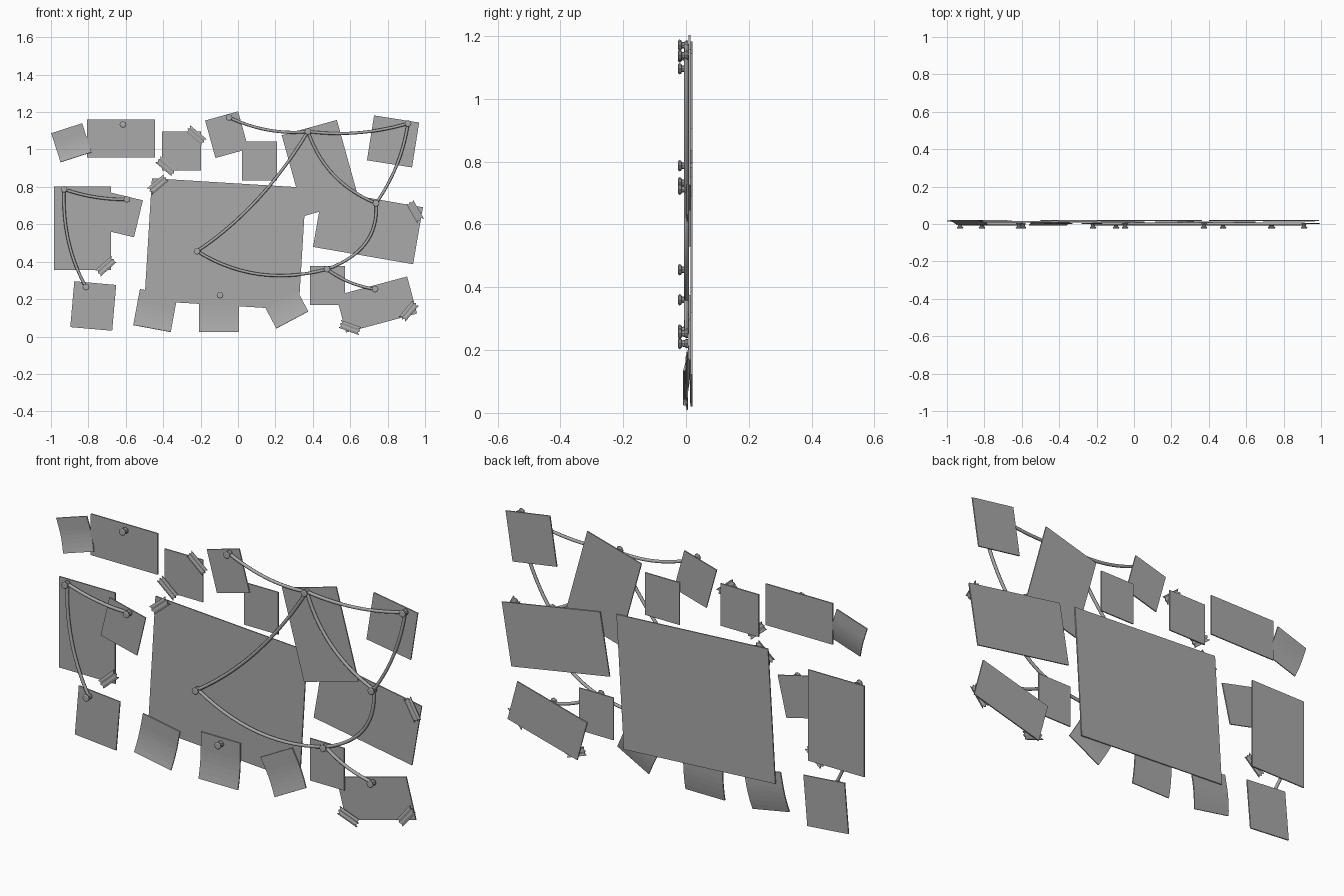
import bpy, bmesh
from math import radians, sin, cos, pi
from mathutils import Vector

old = bpy.data.objects.get("Cube")
if old:
    bpy.data.objects.remove(old, do_unlink=True)

grey = bpy.data.materials.new("plain grey")
grey.use_nodes = True
colour = (0.4, 0.4, 0.4, 1)
grey.diffuse_color = colour
grey.node_tree.nodes["Principled BSDF"].inputs["Base Color"].default_value = colour


def add_mesh(name, bm, x, y, z, angle=0, thickness=0):
    mesh = bpy.data.meshes.new(name)
    bmesh.ops.recalc_face_normals(bm, faces=bm.faces)
    bm.to_mesh(mesh)
    bm.free()
    obj = bpy.data.objects.new(name, mesh)
    bpy.context.collection.objects.link(obj)
    mesh.materials.append(grey)
    obj.location = (x, y, z)
    obj.rotation_euler.y = -radians(angle)
    if thickness:
        mod = obj.modifiers.new("thickness", 'SOLIDIFY')
        mod.thickness = thickness
        mod.offset = 0
    return obj


def paper(name, x, z, w, h, angle, y, curl=0):
    """Thin sheet whose lower part can curl forward."""
    bm = bmesh.new()
    rows = 8 if curl else 1
    previous = None
    for i in range(rows + 1):
        t = i / rows
        bend = -curl * max(0, (t - 0.3) / 0.7) ** 2
        row = [bm.verts.new((s * w / 2, bend, h * (0.5 - t))) for s in (-1, 1)]
        if previous:
            bm.faces.new((previous[0], previous[1], row[1], row[0]))
        previous = row
    return add_mesh(name, bm, x, y, z, angle, 0.006)


def tape(name, x, z, angle):
    """Strip with zigzag torn ends."""
    bm = bmesh.new()
    length, width, steps = 0.115, 0.042, 4
    rows = []
    for i in range(steps + 1):
        v = width * (i / steps - 0.5)
        end = length / 2 - (0.01 if i % 2 else 0)
        lift = -0.003 if i % 2 else 0
        rows.append([bm.verts.new((s * end, lift, v)) for s in (-1, 1)])
    for a, b in zip(rows, rows[1:]):
        bm.faces.new((a[0], a[1], b[1], b[0]))
    return add_mesh(name, bm, x, 0.004, z, angle, 0.004)


def pin(name, x, z):
    """Eight-sided push pin, turned around the y axis."""
    profile = [(0.013, -0.025), (0.018, -0.022), (0.016, -0.016),
               (0.010, -0.012), (0.011, -0.004), (0.015, 0.0), (0.015, 0.006)]
    sides = 8
    bm = bmesh.new()
    rings = [[bm.verts.new((r * cos(2 * pi * k / sides), y, r * sin(2 * pi * k / sides)))
              for k in range(sides)] for r, y in profile]
    for a, b in zip(rings, rings[1:]):
        for k in range(sides):
            n = (k + 1) % sides
            bm.faces.new((a[k], a[n], b[n], b[k]))
    bm.faces.new(rings[0])
    bm.faces.new(rings[-1])
    return add_mesh(name, bm, x, 0, z)


def string(name, start, end, sag):
    """Round cord hanging between two pins."""
    a, b = Vector(start), Vector(end)
    control = (a + b) / 2 + 2 * Vector(sag)
    curve = bpy.data.curves.new(name, 'CURVE')
    curve.dimensions = '3D'
    curve.bevel_depth = 0.008
    curve.bevel_resolution = 2
    curve.use_fill_caps = True
    spline = curve.splines.new('POLY')
    count = 14
    spline.points.add(count)
    for i, point in enumerate(spline.points):
        t = i / count
        p = a * (1 - t) ** 2 + control * 2 * t * (1 - t) + b * t * t
        point.co = (p.x, 0.001, p.y, 1)
    curve.materials.append(grey)
    obj = bpy.data.objects.new(name, curve)
    bpy.context.collection.objects.link(obj)


# Sheets: x, z, width, height, angle, depth
paper("large_map", -0.068, 0.494, 0.826, 0.655, -3.5, 0.018)
paper("wide_card", -0.626, 1.059, 0.364, 0.203, 0, 0.012)
paper("taped_photo", -0.302, 0.992, 0.208, 0.208, 0, 0.012)
paper("tilted_photo", -0.06, 1.079, 0.183, 0.208, 15.5, 0.011)
paper("upper_photo", 0.115, 0.939, 0.187, 0.208, 0, 0.018)
paper("tall_sheet", 0.441, 0.901, 0.306, 0.448, 15.5, 0.011)
paper("right_card", 0.695, 0.585, 0.543, 0.309, -9.8, 0.018)
paper("corner_photo", 0.829, 1.043, 0.244, 0.243, -9, 0.017)
paper("left_sheet", -0.832, 0.579, 0.305, 0.448, 0, 0.018)
paper("left_photo", -0.631, 0.653, 0.203, 0.203, -13.5, 0.011)
paper("lower_left_photo", -0.774, 0.163, 0.225, 0.246, -5, 0.015)
paper("lower_right_photo", 0.479, 0.272, 0.187, 0.208, 0, 0.011)
paper("lower_right_card", 0.741, 0.171, 0.393, 0.205, 15, 0.018)

# Sticky notes with curled lower edges
paper("sticky_note_top", -0.891, 1.036, 0.174, 0.163, 17.9, 0.016, 0.018)
paper("sticky_note_left", -0.442, 0.139, 0.204, 0.196, -10.5, 0.012, 0.018)
paper("sticky_note_middle", -0.102, 0.136, 0.214, 0.224, 0, 0.012, 0.018)
paper("sticky_note_right", 0.246, 0.172, 0.194, 0.189, 28, 0.012, 0.018)

# Tape strips
for i, spot in enumerate([(-0.225, 1.075, -40), (-0.385, 0.91, -40), (-0.428, 0.813, 40),
                          (-0.706, 0.376, 42), (0.947, 0.669, -60), (0.599, 0.048, -20),
                          (0.914, 0.136, 50)]):
    tape(f"tape_{i + 1}", *spot)

# Push pins
pins = {
    "card": (-0.615, 1.133), "photo": (-0.048, 1.171), "hub": (0.374, 1.096),
    "corner": (0.909, 1.139), "right": (0.738, 0.712), "left": (-0.93, 0.787),
    "left_photo": (-0.594, 0.733), "lower_left": (-0.813, 0.264),
    "map": (-0.219, 0.456), "note": (-0.096, 0.221),
    "lower": (0.476, 0.36), "lower_right": (0.733, 0.253),
}
for name, (x, z) in pins.items():
    pin(f"pin_{name}", x, z)

# Strings: from pin, to pin, sag at the middle
for a, b, sag in [("photo", "hub", (0, -0.03)), ("hub", "corner", (0, -0.028)),
                  ("hub", "map", (0.025, -0.045)), ("hub", "right", (-0.045, -0.04)),
                  ("corner", "right", (0.025, -0.01)), ("right", "lower", (0.075, -0.037)),
                  ("map", "lower", (-0.015, -0.075)), ("lower", "lower_right", (-0.01, -0.015)),
                  ("left", "left_photo", (0, -0.015)), ("left", "lower_left", (-0.035, -0.015))]:
    string(f"string_{a}_to_{b}", pins[a], pins[b], sag)
